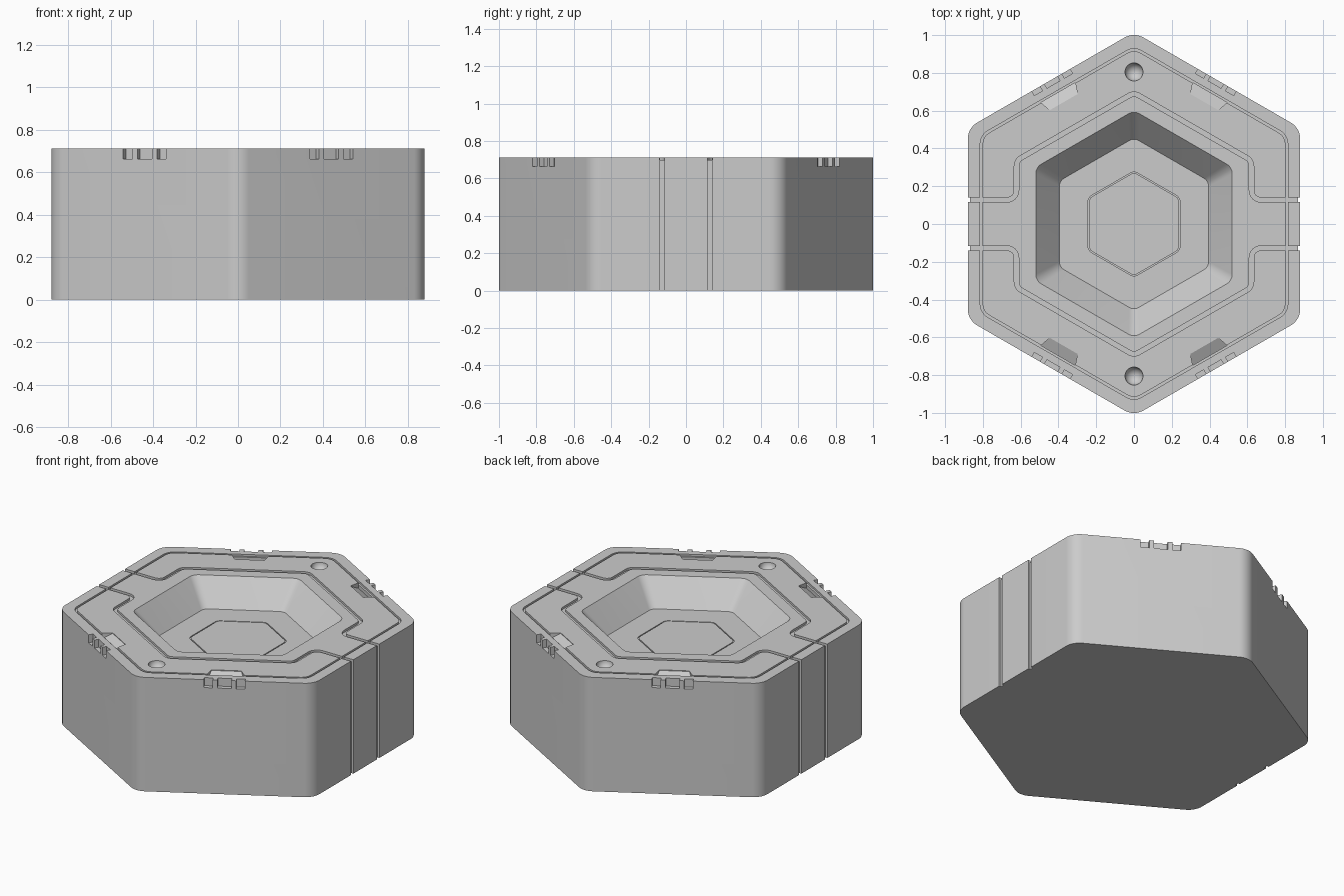
import bpy, bmesh, math
from mathutils import Vector

if "Cube" in bpy.data.objects:
    bpy.data.objects.remove(bpy.data.objects["Cube"])

TOP = 0.713


def fillet(points, radius, seg=6, closed=True):
    """Round the corners of a 2D polyline."""
    pts = [Vector(p) for p in points]
    out, n = [], len(pts)
    for i, p in enumerate(pts):
        if not closed and i in (0, n - 1):
            out.append(p)
            continue
        a = (pts[i - 1] - p).normalized()
        b = (pts[(i + 1) % n] - p).normalized()
        half = a.angle(b) / 2
        centre = p + (a + b).normalized() * radius / math.sin(half)
        start = p + a * radius / math.tan(half) - centre
        end = p + b * radius / math.tan(half) - centre
        sweep = start.angle_signed(end)
        for k in range(seg + 1):
            t = -sweep * k / seg
            c, s = math.cos(t), math.sin(t)
            out.append(centre + Vector((start.x * c - start.y * s, start.x * s + start.y * c)))
    return out


def hexagon(apothem, radius, seg=6):
    r = apothem / math.cos(math.pi / 6)
    corners = [(r * math.cos(math.radians(30 + 60 * i)), r * math.sin(math.radians(30 + 60 * i)))
               for i in range(6)]
    return fillet(corners, radius, seg)


def at_z(points, z):
    return [(p[0], p[1], z) for p in points]


def finish(name, bm):
    bmesh.ops.recalc_face_normals(bm, faces=bm.faces[:])
    mesh = bpy.data.meshes.new(name)
    bm.to_mesh(mesh)
    bm.free()
    ob = bpy.data.objects.new(name, mesh)
    bpy.context.collection.objects.link(ob)
    return ob


def loft(name, rings):
    """Closed solid through rings of equal point count."""
    bm = bmesh.new()
    vs = [[bm.verts.new(p) for p in ring] for ring in rings]
    n = len(vs[0])
    for lo, hi in zip(vs, vs[1:]):
        for i in range(n):
            j = (i + 1) % n
            bm.faces.new((lo[i], lo[j], hi[j], hi[i]))
    bm.faces.new(vs[0][::-1])
    bm.faces.new(vs[-1])
    return finish(name, bm)


def strip(name, path, width, z0, z1, closed):
    """Rectangular section swept along a flat path."""
    bm, n, rows = bmesh.new(), len(path), []
    for i, p in enumerate(path):
        prev = path[i - 1] if closed or i > 0 else None
        nxt = path[(i + 1) % n] if closed or i < n - 1 else None
        d1 = (p - prev).normalized() if prev is not None else (nxt - p).normalized()
        d2 = (nxt - p).normalized() if nxt is not None else d1
        d = (d1 + d2).normalized()
        off = Vector((-d.y, d.x)) * width / 2 / d.dot(d1)
        a, b = p + off, p - off
        rows.append([bm.verts.new(v) for v in
                     ((a.x, a.y, z0), (b.x, b.y, z0), (b.x, b.y, z1), (a.x, a.y, z1))])
    for i in range(n if closed else n - 1):
        r, s = rows[i], rows[(i + 1) % n]
        for k in range(4):
            m = (k + 1) % 4
            bm.faces.new((r[k], r[m], s[m], s[k]))
    if not closed:
        bm.faces.new(rows[0])
        bm.faces.new(rows[-1][::-1])
    return finish(name, bm)


# Main body
outline = hexagon(0.88, 0.10, 10)
body = loft("hex_body", [at_z(outline, 0), at_z(outline, TOP)])
cutters = []

# Sloped central basin and the fine line on its floor
FLOOR = 0.56
cutters.append(loft("basin_cutter", [at_z(hexagon(0.395, 0.05), FLOOR),
                                     at_z(hexagon(0.52, 0.06), TOP),
                                     at_z(hexagon(0.52, 0.06), 0.9)]))
cutters.append(strip("floor_line_cutter", hexagon(0.24, 0.035), 0.006, FLOOR - 0.008, 0.6, True))

# Outer panel line
cutters.append(strip("rim_line_cutter", hexagon(0.808, 0.075), 0.013, TOP - 0.012, 0.8, True))

for sy in (1, -1):
    # Panel groove running round the basin and out to both sides
    half = [(0.95, 0.128), (0.622, 0.128), (0.622, 0.336)]
    path = half + [(0, 0.695)] + [(-x, y) for x, y in reversed(half)]
    path = fillet([(x, sy * y) for x, y in path], 0.05, 6, False)
    cutters.append(strip("panel_groove_cutter", path, 0.024, TOP - 0.014, 0.8, False))

    # Round dimples
    bm = bmesh.new()
    bmesh.ops.create_uvsphere(bm, u_segments=32, v_segments=16, radius=0.048)
    bmesh.ops.translate(bm, verts=bm.verts[:], vec=(0, sy * 0.805, TOP + 0.002))
    cutters.append(finish("dimple_cutter", bm))

    for sx in (1, -1):
        # Vertical grooves down the flat sides
        side = [Vector((sx * 0.867, sy * 0.128)), Vector((sx * 1.0, sy * 0.128))]
        cutters.append(strip("side_groove_cutter", side, 0.025, -0.1, 0.85, False))

        # Point on a slanted side: t along the edge, n outward
        def edge(t, n):
            return (sx * (n * 0.5 + t * 0.866), sy * (n * 0.866 - t * 0.5))

        # Ramped finger pocket
        quad = [edge(-0.085, 0.745), edge(0.085, 0.745), edge(0.105, 0.803), edge(-0.105, 0.803)]
        low = at_z(quad[:2], TOP - 0.004) + at_z(quad[2:], TOP - 0.035)
        cutters.append(loft("pocket_cutter", [low, at_z(quad, 0.8)]))

        # Three notches in the rim
        for t0, t1 in ((-0.117, -0.067), (-0.04, 0.04), (0.067, 0.117)):
            quad = [edge(t0, 0.853), edge(t1, 0.853), edge(t1, 0.95), edge(t0, 0.95)]
            cutters.append(loft("notch_cutter", [at_z(quad, TOP - 0.05), at_z(quad, 0.8)]))

# Cut everything out of the body
bpy.context.view_layer.objects.active = body
body.select_set(True)
for c in cutters:
    c.hide_render = True
    mod = body.modifiers.new(c.name, 'BOOLEAN')
    mod.operation, mod.solver, mod.object = 'DIFFERENCE', 'EXACT', c
    bpy.ops.object.modifier_apply(modifier=mod.name)
    bpy.data.objects.remove(c, do_unlink=True)

bpy.ops.object.shade_smooth_by_angle(angle=math.radians(25))
